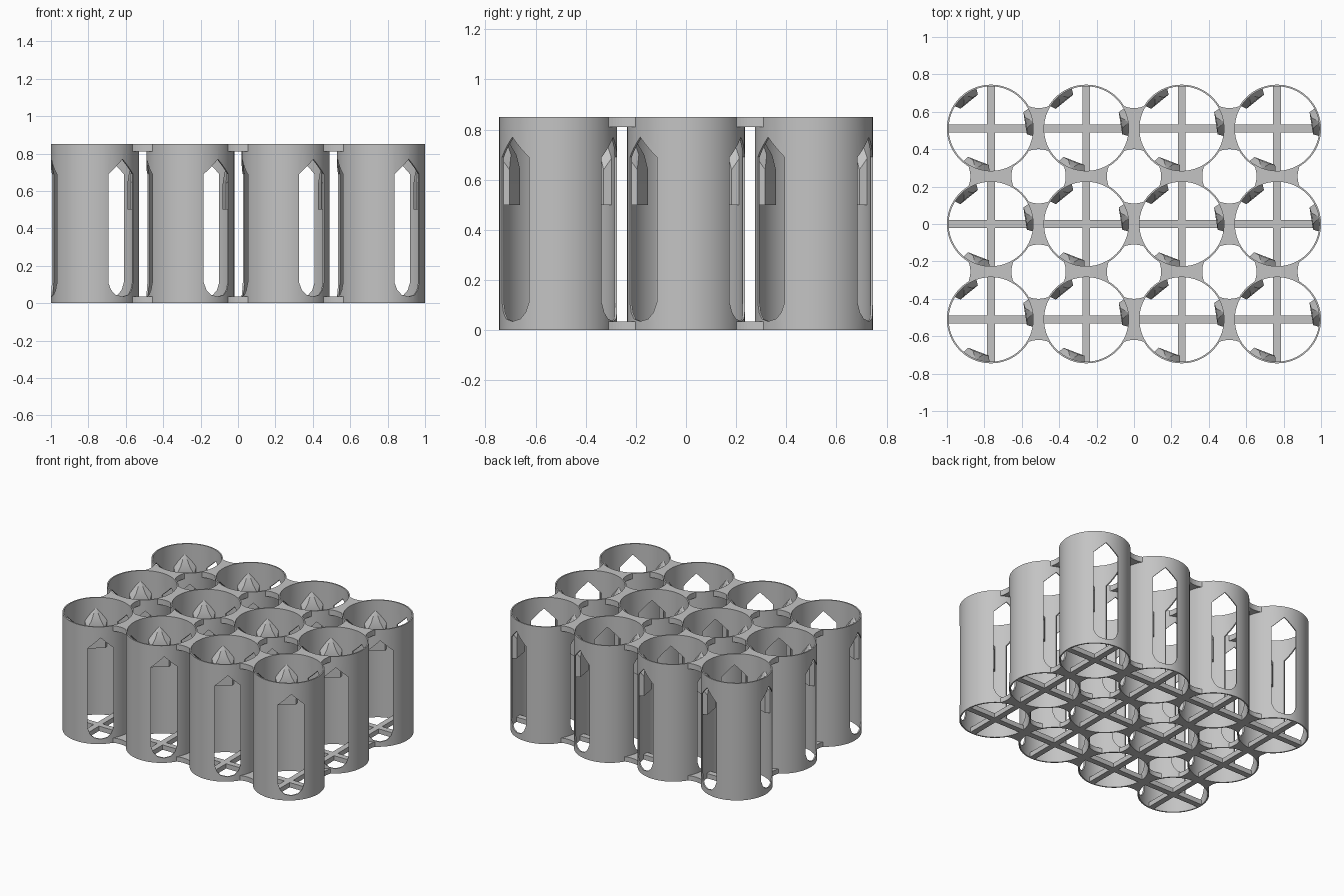
import bpy, bmesh, math
from mathutils import Matrix, Vector

cube = bpy.data.objects.get("Cube")
if cube:
    bpy.data.objects.remove(cube)

PITCH, R_OUT, R_IN, HEIGHT = 0.51, 0.235, 0.226, 0.85
BASE = 0.035
SEGMENTS = 64
COLUMNS, ROWS = 4, 3

grey = bpy.data.materials.new("plain grey")
grey.use_nodes = True
colour = (0.55, 0.55, 0.55, 1)
grey.diffuse_color = colour
grey.node_tree.nodes["Principled BSDF"].inputs["Base Color"].default_value = colour


def new_object(name, bm):
    bmesh.ops.recalc_face_normals(bm, faces=bm.faces)
    mesh = bpy.data.meshes.new(name)
    bm.to_mesh(mesh)
    bm.free()
    mesh.materials.append(grey)
    obj = bpy.data.objects.new(name, mesh)
    bpy.context.collection.objects.link(obj)
    return obj


def extrude(bm, points, offset):
    """Make a closed prism from a planar outline."""
    face = bm.faces.new([bm.verts.new(p) for p in points])
    result = bmesh.ops.extrude_face_region(bm, geom=[face], use_keep_orig=True)
    verts = [v for v in result["geom"] if isinstance(v, bmesh.types.BMVert)]
    bmesh.ops.translate(bm, verts=verts, vec=offset)
    return verts


def arc(cx, cy, r, start, end, steps):
    for i in range(steps + 1):
        a = math.radians(start + (end - start) * i / steps)
        yield cx + r * math.cos(a), cy + r * math.sin(a)


def turn(degrees):
    return Matrix.Rotation(math.radians(degrees), 4, "Z")


# Thin tube wall
bm = bmesh.new()
rings = []
for r, z in ((R_OUT, 0), (R_OUT, HEIGHT), (R_IN, HEIGHT), (R_IN, 0)):
    pts = list(arc(0, 0, r, 0, 360, SEGMENTS))[:-1]
    rings.append([bm.verts.new((x, y, z)) for x, y in pts])
for k in range(4):
    a, b = rings[k], rings[(k + 1) % 4]
    for i in range(SEGMENTS):
        j = (i + 1) % SEGMENTS
        bm.faces.new((a[i], a[j], b[j], b[i]))
tube = new_object("tube", bm)

# Window cutters: pointed top, rounded bottom, three around the tube
half = [(0.085, 0.69), (0.085, 0.11), (0.07, 0.07), (0.045, 0.045)]
outline = [(0, 0.77)] + half + [(0, BASE)] + [(-y, z) for y, z in reversed(half)]
bm = bmesh.new()
for angle in (69, 189, 309):
    spin = turn(angle)
    extrude(bm, [spin @ Vector((0.12, y, z)) for y, z in outline],
            spin @ Vector((0.2, 0, 0)))
cutter = new_object("window_cutter", bm)
cut = tube.modifiers.new("windows", "BOOLEAN")
cut.operation, cut.solver, cut.object = "DIFFERENCE", "EXACT", cutter
bpy.context.view_layer.update()
wall = bpy.data.meshes.new_from_object(
    tube.evaluated_get(bpy.context.evaluated_depsgraph_get()))
bpy.data.objects.remove(tube)
bpy.data.objects.remove(cutter)

bm = bmesh.new()
bm.from_mesh(wall)

# Gripping tabs inside the wall, between the windows
tab = [(0.23, 0, 0.78), (0.19, 0.03, 0.70)]
tab += [(0.19, 0.03 * -1, 0.70)]
for s in (1, -1):
    tab += [(0.217, s * 0.075, 0.69), (0.217, s * 0.075, 0.5),
            (0.185, s * 0.06, 0.64), (0.185, s * 0.06, 0.5)]
for angle in (9, 129, 249):
    verts = [bm.verts.new(turn(angle) @ Vector(p)) for p in tab]
    bmesh.ops.convex_hull(bm, input=verts)

# Crossed bars at the bottom of the tube
for angle in (0, 90):
    bmesh.ops.create_cube(bm, size=1, matrix=turn(angle)
                          @ Matrix.Translation((0, 0, BASE / 2))
                          @ Matrix.Diagonal((R_IN * 2, 0.042, BASE, 1)))
bmesh.ops.recalc_face_normals(bm, faces=bm.faces)
bm.to_mesh(wall)
bm.free()

# Flat webs with concave sides that join neighbouring tubes
hole_r, tube_r, c = 0.145, 0.231, PITCH / 2
d = math.hypot(c, c)
along = (d * d + tube_r ** 2 - hole_r ** 2) / (2 * d)
t = 45 - math.degrees(math.acos(along / tube_r))
h = 45 - math.degrees(math.acos((d - along) / hole_r))
web = list(arc(0, c, hole_r, 270 - h, 270 + h, 10))
web += list(arc(c, 0, tube_r, 180 - t, 180 + t, 10))[1:]
web += list(arc(0, -c, hole_r, 90 - h, 90 + h, 10))[1:]
web += list(arc(-c, 0, tube_r, -t, t, 10))[1:-1]
bm = bmesh.new()
for z, thick in ((0, BASE), (HEIGHT - 0.04, 0.04)):
    extrude(bm, [(x, y, z) for x, y in web], (0, 0, thick))
first_web = new_object("web", bm)
web_mesh = first_web.data
bpy.data.objects.remove(first_web)


def place(name, mesh, x, y, angle=0):
    obj = bpy.data.objects.new(name, mesh)
    bpy.context.collection.objects.link(obj)
    obj.location = (x, y, 0)
    obj.rotation_euler.z = math.radians(angle)
    return obj


# Lay out the grid of tubes and webs
tubes = []
for i in range(COLUMNS):
    for j in range(ROWS):
        x = (i - (COLUMNS - 1) / 2) * PITCH
        y = (j - (ROWS - 1) / 2) * PITCH
        tubes.append(place(f"tube_{i + 1}_{j + 1}", wall, x, y))
        if i < COLUMNS - 1:
            place(f"cross_web_{i + 1}_{j + 1}", web_mesh, x + c, y)
        if j < ROWS - 1:
            place(f"depth_web_{i + 1}_{j + 1}", web_mesh, x, y + c, 90)

# Smooth the round walls, keep edges sharp
bpy.ops.object.select_all(action="DESELECT")
tubes[0].select_set(True)
bpy.context.view_layer.objects.active = tubes[0]
bpy.ops.object.shade_smooth_by_angle(angle=math.radians(30))
